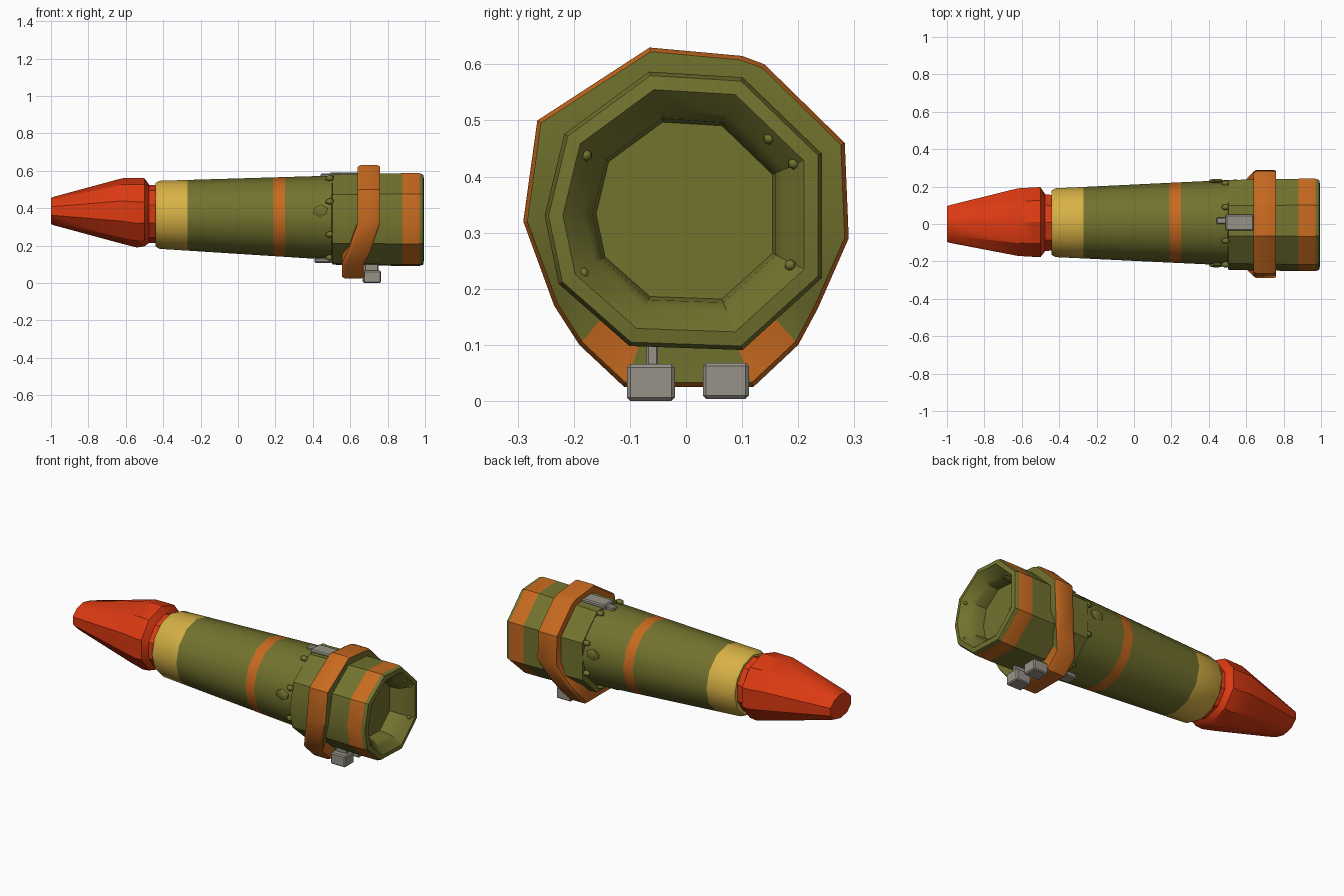
import bpy, bmesh, math
from mathutils import Vector

if "Cube" in bpy.data.objects:
    bpy.data.objects.remove(bpy.data.objects["Cube"])

COLORS = {
    "olive": (0.17, 0.17, 0.028), "red": (0.72, 0.042, 0.006),
    "orange": (0.58, 0.145, 0.014), "yellow": (0.68, 0.44, 0.06),
    "grey": (0.31, 0.29, 0.25),
}
NAMES = list(COLORS)
MATS = []
for name, c in COLORS.items():
    m = bpy.data.materials.new(name)
    m.diffuse_color = (*c, 1)
    m.use_nodes = True
    m.node_tree.nodes["Principled BSDF"].inputs["Base Color"].default_value = m.diffuse_color
    MATS.append(m)


def finish(name, bm, angle=35):
    bmesh.ops.recalc_face_normals(bm, faces=bm.faces)
    me = bpy.data.meshes.new(name)
    bm.to_mesh(me)
    bm.free()
    for m in MATS:
        me.materials.append(m)
    ob = bpy.data.objects.new(name, me)
    bpy.context.collection.objects.link(ob)
    bpy.ops.object.select_all(action='DESELECT')
    ob.select_set(True)
    bpy.context.view_layer.objects.active = ob
    bpy.ops.object.shade_smooth_by_angle(angle=math.radians(angle))
    return ob


def loft(name, rings, color, angle=35):
    """Skin rings of points; color(face) gives the colour name."""
    bm = bmesh.new()
    loops = [[bm.verts.new(p) for p in r] for r in rings]
    n = len(loops[0])
    for a, b in zip(loops, loops[1:]):
        for i in range(n):
            j = (i + 1) % n
            bm.faces.new((a[i], a[j], b[j], b[i]))
    bm.faces.new(loops[0])
    bm.faces.new(loops[-1])
    bmesh.ops.recalc_face_normals(bm, faces=bm.faces)
    for f in bm.faces:
        f.material_index = NAMES.index(color(f))
    return finish(name, bm, angle)


def ring(x, cy, cz, ry, rz, poly):
    return [(x, cy + ry * u, cz + rz * v) for u, v in poly]


def ngon(n, phase=0.0):
    return [(math.cos(2 * math.pi * i / n + phase), math.sin(2 * math.pi * i / n + phase))
            for i in range(n)]


def box(name, lo, hi, mat, bevel=0.006):
    bm = bmesh.new()
    bmesh.ops.create_cube(bm, size=1)
    for v in bm.verts:
        v.co = Vector([(l + h) / 2 + c * (h - l) for c, l, h in zip(v.co, lo, hi)])
    bmesh.ops.bevel(bm, geom=bm.edges[:], offset=bevel, segments=1, affect='EDGES')
    for f in bm.faces:
        f.material_index = NAMES.index(mat)
    return finish(name, bm, 20)


def nub(name, pos, size):
    bm = bmesh.new()
    bmesh.ops.create_icosphere(bm, subdivisions=1, radius=1)
    for v in bm.verts:
        v.co = Vector([p + c * s for p, c, s in zip(pos, v.co, size)])
    return finish(name, bm, 60)


# Red nose: blunt tip, swelling shoulder, narrow neck
P10 = ngon(10, math.pi / 10)
nose = [(-1.0, 0.0, 0.385, 0.10, 0.07), (-0.985, 0.0, 0.385, 0.106, 0.076),
        (-0.62, 0.01, 0.385, 0.19, 0.175), (-0.54, 0.01, 0.376, 0.195, 0.186),
        (-0.50, 0.01, 0.378, 0.197, 0.182), (-0.475, 0.007, 0.37, 0.16, 0.155),
        (-0.43, 0.007, 0.37, 0.155, 0.155)]
loft("nose_cone", [ring(*s, P10) for s in nose], lambda f: "red", 30)


# Tapered barrel with yellow and orange bands
def barrel_ring(x, k=1.0):
    t = (x + 0.44) / 0.94
    return ring(x, 0.007, 0.365 - 0.016 * t, k * (0.183 + 0.045 * t),
                k * (0.181 + 0.044 * t), ngon(12))


def barrel_color(f):
    x = f.calc_center_median().x
    return "yellow" if x < -0.27 else "orange" if 0.19 < x < 0.25 else "olive"


loft("barrel", [barrel_ring(-0.44, 0.85), barrel_ring(-0.44, 0.94)] +
     [barrel_ring(x) for x in (-0.42, -0.27, 0.19, 0.25, 0.55)], barrel_color)

# Nine-sided rear sleeve with striped end and funnel-shaped opening
P9 = [(y / 0.245, (z - 0.34) / 0.245) for y, z in
      [(-0.065, 0.585), (0.1, 0.575), (0.24, 0.44), (0.24, 0.22), (0.1, 0.093),
       (-0.1, 0.1), (-0.225, 0.21), (-0.25, 0.33), (-0.215, 0.475)]]
sleeve = [(0.50, 0.215), (0.505, 0.24), (0.64, 0.243), (0.78, 0.245), (0.88, 0.247),
          (0.97, 0.247), (0.99, 0.24), (0.995, 0.215), (0.955, 0.178),
          (0.93, 0.163), (0.87, 0.157)]


def sleeve_color(f):
    outside = 0.89 < f.calc_center_median().x < 0.96 and \
        all(0.875 < v.co.x < 0.975 and math.hypot(v.co.y, v.co.z - 0.34) > 0.2
            for v in f.verts)
    return "orange" if outside else "olive"


loft("rear_sleeve", [ring(x, 0, 0.34, r, r, P9) for x, r in sleeve], sleeve_color, 30)

# Orange collar: its lower part steps forward and hangs below the sleeve
COLLAR = [(-0.065, 0.63), (0.1, 0.615), (0.14, 0.6), (0.283, 0.46), (0.29, 0.29),
          (0.235, 0.165), (0.20, 0.10), (0.12, 0.025), (-0.11, 0.025), (-0.19, 0.10),
          (-0.235, 0.17), (-0.29, 0.32), (-0.265, 0.5)]


def collar_ring(x, k):
    return [(x - (0.085 if z < 0.12 else 0.05 if z < 0.18 else 0),
             y * k, 0.33 + (z - 0.33) * k) for y, z in COLLAR]


def collar_color(f):
    c = f.calc_center_median()
    low = c.z < 0.15 and abs(c.y) > 0.1
    return "olive" if f.normal.x > 0.7 and not low else "orange"


loft("collar", [collar_ring(x, k) for x, k in
                [(0.64, 0.75), (0.64, 0.97), (0.655, 1), (0.745, 1), (0.76, 0.975),
                 (0.76, 0.75)]], collar_color, 30)

# Grey blocks below, with a stub, and clips on the sleeve
box("left_block", (0.67, -0.105, 0.0), (0.765, -0.02, 0.066), "grey")
box("right_block", (0.665, 0.03, 0.004), (0.76, 0.112, 0.068), "grey")
box("block_stub", (0.68, -0.07, 0.06), (0.75, -0.05, 0.105), "grey", 0.003)
box("top_clip", (0.49, -0.035, 0.56), (0.64, 0.05, 0.592), "grey")
box("top_clip_tongue", (0.44, 0.0, 0.55), (0.50, 0.035, 0.585), "grey")
box("bottom_clip", (0.41, -0.035, 0.108), (0.51, 0.035, 0.135), "grey")

# Small lugs around the sleeve's front edge and latches on both sides
for i in range(8):
    a = math.radians(22.5 + 45 * i)
    nub("sleeve_lug", (0.49, 0.235 * math.cos(a), 0.348 + 0.23 * math.sin(a)),
        (0.025, 0.018, 0.018))
for s in (-1, 1):
    nub("side_latch", (0.44, 0.005 + s * 0.225, 0.385), (0.045, 0.014, 0.035))

# Studs on the rear lip
for y, z in [(0.148, 0.468), (0.192, 0.423), (0.186, 0.242), (-0.183, 0.228), (-0.178, 0.438)]:
    nub("lip_stud", (0.975, y, z), (0.014, 0.011, 0.011))
